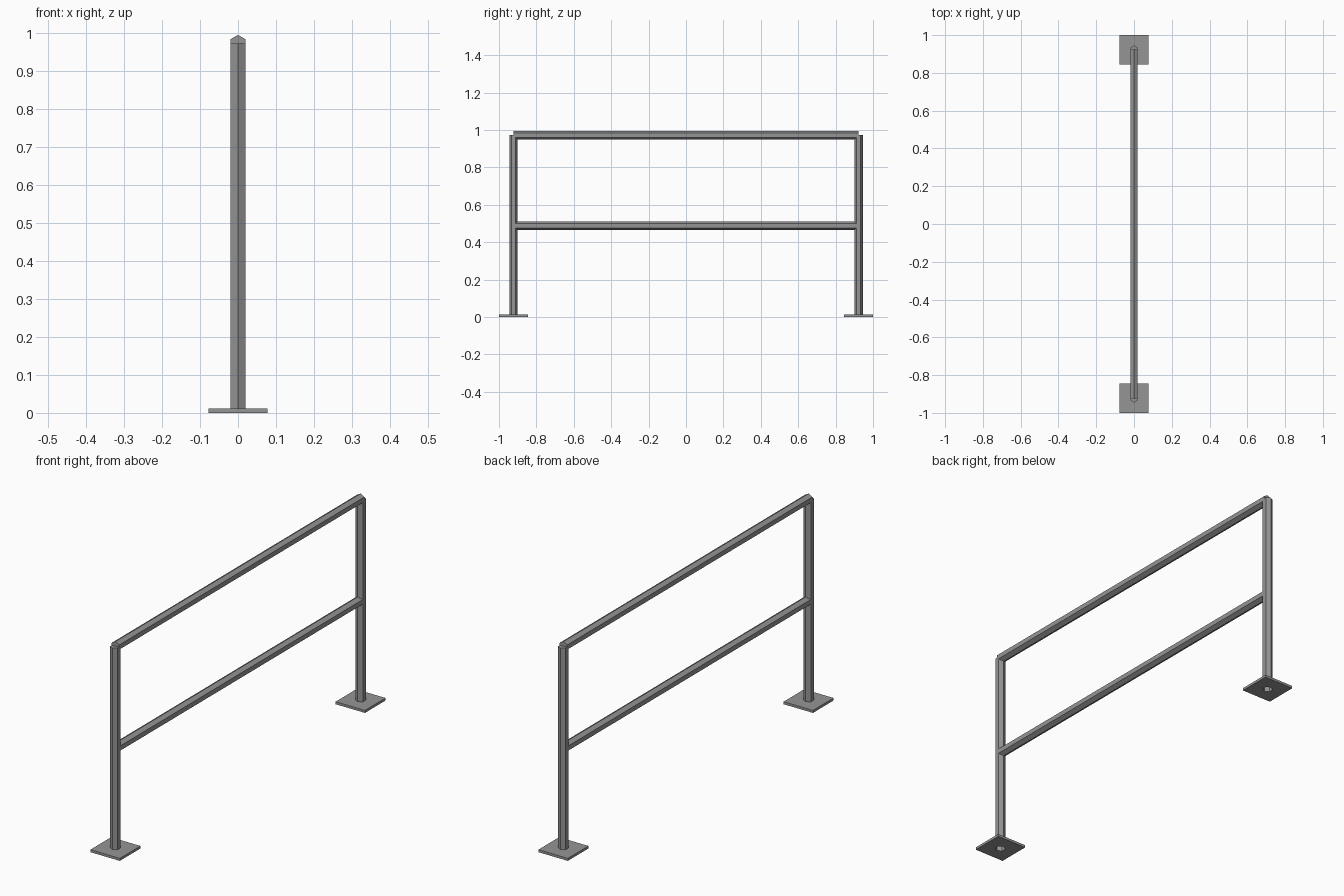
import bpy
import bmesh
from math import sin, cos, tau
from mathutils import Vector

SPAN = 0.9225        # distance of each post from the middle
RADIUS = 0.0225      # hexagonal tube radius
TOP = 0.972          # axis of the top rail and top of the posts
PLATE = 0.012        # plate thickness
HALF = 0.0775        # half width of a foot plate

cube = bpy.data.objects.get("Cube")
if cube:
    bpy.data.objects.remove(cube, do_unlink=True)

steel = bpy.data.materials.new("grey steel")
steel.use_nodes = True
grey = (0.3, 0.3, 0.3, 1)
steel.diffuse_color = grey
steel.node_tree.nodes["Principled BSDF"].inputs["Base Color"].default_value = grey


def finish(bm, name, location):
    bmesh.ops.recalc_face_normals(bm, faces=bm.faces)
    mesh = bpy.data.meshes.new(name)
    bm.to_mesh(mesh)
    bm.free()
    mesh.materials.append(steel)
    obj = bpy.data.objects.new(name, mesh)
    obj.location = location
    bpy.context.collection.objects.link(obj)


def hexagon(bm, across, point):
    """Six vertices with a corner along the point direction."""
    return [bm.verts.new(RADIUS * (across * sin(i * tau / 6) + point * cos(i * tau / 6)))
            for i in range(6)]


def hex_bar(name, location, point, run, open_start=False):
    bm = bmesh.new()
    start = bm.faces.new(hexagon(bm, Vector((1, 0, 0)), point))
    out = bmesh.ops.extrude_face_region(bm, geom=[start], use_keep_orig=True)
    moved = [v for v in out["geom"] if isinstance(v, bmesh.types.BMVert)]
    bmesh.ops.translate(bm, verts=moved, vec=run)
    if open_start:
        bmesh.ops.delete(bm, geom=[start], context="FACES_ONLY")
    finish(bm, name, location)


def foot_plate(name, y):
    """Square plate with a hexagonal hole under the post."""
    bm = bmesh.new()
    square = [bm.verts.new((x * HALF, s * HALF, 0))
              for x, s in ((-1, -1), (1, -1), (1, 1), (-1, 1))]
    hole = hexagon(bm, Vector((1, 0, 0)), Vector((0, 1, 0)))
    edges = [bm.edges.new((loop[i - 1], loop[i]))
             for loop in (square, hole) for i in range(len(loop))]
    bmesh.ops.triangle_fill(bm, edges=edges, use_beauty=True, normal=(0, 0, 1))
    out = bmesh.ops.extrude_face_region(bm, geom=bm.faces[:], use_keep_orig=True)
    moved = [v for v in out["geom"] if isinstance(v, bmesh.types.BMVert)]
    bmesh.ops.translate(bm, verts=moved, vec=(0, 0, PLATE))
    finish(bm, name, (0, y, 0))


# Posts on their foot plates
for side, y in (("front", -SPAN), ("back", SPAN)):
    foot_plate(side + "_foot_plate", y)
    hex_bar(side + "_post", (0, y, PLATE), Vector((0, 1, 0)),
            Vector((0, 0, TOP - PLATE)), open_start=True)

# Horizontal rails, ridge upward
for name, z in (("top_rail", TOP), ("middle_rail", TOP / 2 + 0.002)):
    hex_bar(name, (0, -SPAN, z), Vector((0, 0, 1)), Vector((0, 2 * SPAN, 0)))
